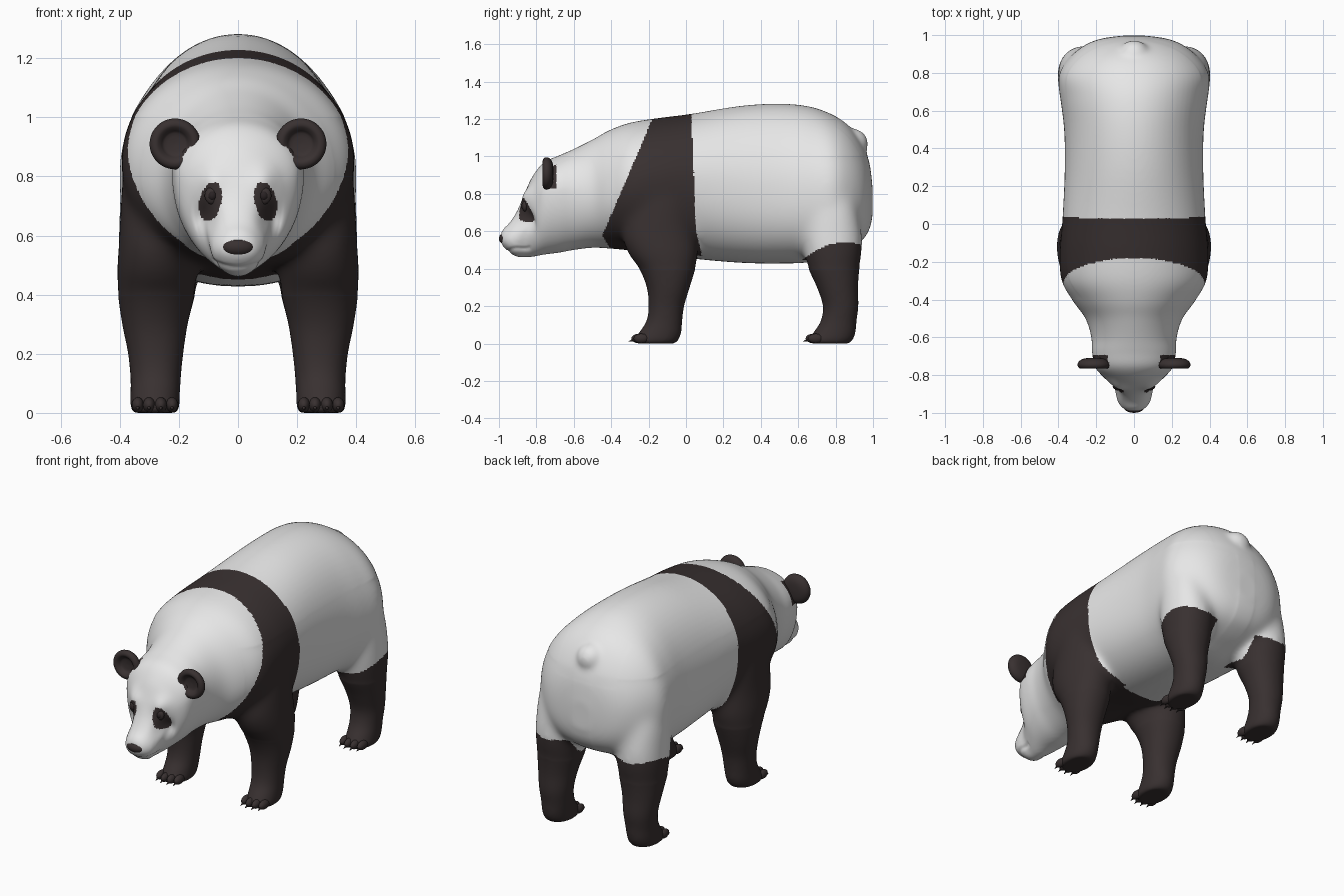
import bpy
import bmesh
import math
from mathutils import Matrix, Vector
from mathutils.bvhtree import BVHTree

cube = bpy.data.objects.get("Cube")
if cube:
    bpy.data.objects.remove(cube, do_unlink=True)


def material(name, colour):
    mat = bpy.data.materials.new(name)
    mat.use_nodes = True
    rgba = (*colour, 1.0)
    mat.diffuse_color = rgba
    mat.node_tree.nodes["Principled BSDF"].inputs["Base Color"].default_value = rgba
    return mat


WHITE = material("white_fur", (0.8, 0.8, 0.8))
DARK = material("dark_brown_fur", (0.04, 0.03, 0.03))
BLACK = material("eye_black", (0.022, 0.016, 0.017))


def smooth_keys(keys, steps=5):
    """Catmull-Rom interpolation through rows of section sizes."""
    rows = []
    last = len(keys) - 1
    for i in range(last):
        a, b, c, d = [Vector(keys[min(max(k, 0), last)]) for k in range(i - 1, i + 3)]
        for s in range(steps):
            t = s / steps
            rows.append(b + 0.5 * t * ((c - a) + t * ((2 * a - 5 * b + 4 * c - d)
                                                      + t * (3 * (b - c) + d - a))))
    rows.append(Vector(keys[last]))
    return rows


def oval(lower=2.0, upper=2.0, count=72):
    """Unit superellipse outline with separate lower and upper fullness."""
    points = []
    for i in range(count):
        angle = math.tau * i / count
        c, s = math.cos(angle), math.sin(angle)
        power = 2 / (upper if s > 0 else lower)
        points.append((math.copysign(abs(c) ** power, c),
                       math.copysign(abs(s) ** power, s)))
    return points


def trunk_ring(y, w, lo, mid, hi):
    """Cross-section, fuller below towards the rump."""
    lower = 2 + min(max(0.6 * (y + .4), 0), .5)
    return [(w * c, y, mid + s * (hi - mid if s > 0 else mid - lo))
            for c, s in oval(lower)]


def loft(bm, rings):
    """Skin closed rings of points and cap both ends."""
    loops = [[bm.verts.new(p) for p in ring] for ring in rings]
    for low, high in zip(loops, loops[1:]):
        for i in range(len(low)):
            j = (i + 1) % len(low)
            bm.faces.new((low[i], low[j], high[j], high[i]))
    bm.faces.new(loops[0])
    bm.faces.new(loops[-1])


def ellipsoid(bm, centre, radii, segments=24):
    matrix = Matrix.Translation(centre) @ Matrix.Diagonal((*radii, 1.0))
    bmesh.ops.create_uvsphere(bm, u_segments=segments, v_segments=segments // 2,
                              radius=1.0, matrix=matrix)


def make_object(name, bm, *mats):
    bmesh.ops.recalc_face_normals(bm, faces=bm.faces)
    mesh = bpy.data.meshes.new(name)
    bm.to_mesh(mesh)
    bm.free()
    for mat in mats:
        mesh.materials.append(mat)
    for poly in mesh.polygons:
        poly.use_smooth = True
    ob = bpy.data.objects.new(name, mesh)
    bpy.context.collection.objects.link(ob)
    return ob


# Trunk, neck and head: y, half width, bottom, widest height, top
trunk_keys = [
    (-.99, .03, .54, .565, .59), (-.975, .062, .515, .555, .615),
    (-.94, .087, .483, .56, .65), (-.9, .098, .462, .585, .715),
    (-.86, .114, .46, .68, .81), (-.82, .152, .463, .74, .895),
    (-.76, .205, .475, .8, .968), (-.68, .222, .485, .81, 1.005),
    (-.6, .226, .5, .8, 1.04), (-.5, .257, .512, .79, 1.09),
    (-.41, .322, .508, .8, 1.14), (-.3, .386, .498, .84, 1.18),
    (-.15, .394, .485, .86, 1.205), (.03, .379, .455, .87, 1.228),
    (.29, .367, .432, .84, 1.27), (.5, .37, .428, .82, 1.282),
    (.66, .39, .435, .81, 1.267), (.78, .402, .47, .81, 1.225),
    (.87, .352, .505, .81, 1.165), (.94, .275, .55, .8, 1.07),
    (.98, .185, .61, .78, .97), (.997, .07, .68, .76, .84)]

# Legs: height, inner x, outer x, front y, back y
front_upper = [
    (.95, .2, .33, -.2, 0), (.8, .17, .388, -.27, .03), (.6, .14, .402, -.34, .055),
    (.48, .14, .41, -.31, .065), (.4, .147, .406, -.25, .05), (.3, .17, .392, -.21, .02)]
hind_upper = [
    (.95, .2, .34, .67, .86), (.75, .16, .395, .63, .91), (.58, .135, .405, .62, .942),
    (.48, .132, .405, .635, .94), (.4, .145, .398, .655, .927), (.3, .17, .386, .7, .92)]
lower_leg = [
    (.2, .185, .372, -.2, -.01), (.12, .193, .364, -.212, -.02),
    (.06, .197, .364, -.25, -.025), (.02, .198, .364, -.275, -.04),
    (0, .206, .356, -.265, -.06)]
HIND_SHIFT = .932

bm = bmesh.new()
loft(bm, [trunk_ring(*row) for row in smooth_keys(trunk_keys)])
for upper, shift in ((front_upper, 0), (hind_upper, HIND_SHIFT)):
    keys = upper + [(z, xi, xo, f + shift, b + shift) for z, xi, xo, f, b in lower_leg]
    for side in (-1, 1):
        loft(bm, [[(side * ((xi + xo) / 2 + (xo - xi) / 2 * c),
                    (f + b) / 2 + (b - f) / 2 * s, max(z, 0))
                   for c, s in oval(2.1, 2.1)] for z, xi, xo, f, b in smooth_keys(keys)])
# Tail stub
ellipsoid(bm, (0, .892, 1.068), (.085, .083, .082))
body = make_object("body", bm, WHITE, DARK)

# Fuse trunk, legs and tail into one smooth skin
remesh = body.modifiers.new("fuse", 'REMESH')
remesh.mode = 'VOXEL'
remesh.voxel_size = .0085
relax = body.modifiers.new("relax", 'SMOOTH')
relax.factor = .5
relax.iterations = 20
graph = bpy.context.evaluated_depsgraph_get()
skin = bpy.data.meshes.new_from_object(body.evaluated_get(graph))
body.modifiers.clear()
body.data = skin
skin.materials.clear()
skin.materials.append(WHITE)
skin.materials.append(DARK)

# Blend shoulders, thighs and tail further into the trunk
bm = bmesh.new()
bm.from_mesh(skin)
joints = [v for v in bm.verts if v.co.y > -.4 and .4 < v.co.z < 1.0 and abs(v.co.x) > .06]
tail = [v for v in bm.verts if v.co.y > .8 and v.co.z > .95 and abs(v.co.x) < .2]
for region, rounds in ((joints, 60), (tail, 15)):
    for _ in range(rounds):
        bmesh.ops.smooth_vert(bm, verts=region, factor=.5,
                              use_axis_x=True, use_axis_y=True, use_axis_z=True)
bm.to_mesh(skin)
bm.free()


def bump(x, z, cx, cz, rx, rz):
    return math.exp(-((x - cx) / rx) ** 2 - ((z - cz) / rz) ** 2)


# Brows, hollows beside the muzzle, and the mouth crease
normals = [v.normal.copy() for v in skin.vertices]
for v, normal in zip(skin.vertices, normals):
    x, y, z = abs(v.co.x), v.co.y, v.co.z
    if y < -.77:
        fade = min((-.77 - y) / .05, 1)
        v.co.y += fade * (.04 * bump(x, z, .112, .66, .035, .055)
                          - .018 * bump(x, z, .09, .79, .045, .045))
    if y < -.83:
        gap = abs(z - (.492 + .03 * (x / .1) ** 2))
        if gap < .011:
            v.co -= normal * .005 * (1 - gap / .011)


def is_dark(p):
    x, y, z = abs(p.x), p.y, p.z
    # Shoulder band and front legs
    front_edge = max(-.18 - .43 * (1.2 - z), -.445 + .6 * (.575 - z))
    back_edge = .03 + .04 * (1.2 - z)
    if z < .6 and x > .13:
        back_edge = min(back_edge + .2 * (.6 - z), .09)
    if front_edge < y < back_edge or (z < .42 and -.4 < y < .12):
        return True
    # Hind legs
    if y > .58 and x > .14 and z < .54 - 1.8 * (y - .85) ** 2:
        return True
    # Eye patches, tilted ovals on the face
    if y < -.76:
        dx, dz = x - .093, z - .715
        tilt = math.radians(13)
        u = dx * math.cos(tilt) + dz * math.sin(tilt)
        w = dz * math.cos(tilt) - dx * math.sin(tilt)
        return (u / .037) ** 2 + (w / .067) ** 2 < 1
    # Fur round the ear base
    return y < -.695 and math.hypot(x - .213, z - .91) < .085


for poly in skin.polygons:
    poly.use_smooth = True
    poly.material_index = int(is_dark(poly.center))
face = BVHTree.FromPolygons([v.co for v in skin.vertices],
                            [p.vertices[:] for p in skin.polygons])

# Ears: turned cup profile of radius and depth, open to the front
ear_profile = [(.002, .034), (.05, .03), (.077, .016), (.086, -.004), (.078, -.02),
               (.062, -.024), (.048, -.014), (.036, -.002), (.002, .002)]
for side, label in ((-1, "right"), (1, "left")):
    bm = bmesh.new()
    loft(bm, [[(side * .213 + r * c, -.742 + depth, .91 + r * s) for c, s in oval()]
              for r, depth in smooth_keys(ear_profile, 3)])
    make_object(label + "_ear", bm, DARK)

    # Eyeball with a low lid ring, seated on the face
    x, y, z = face.ray_cast(Vector((side * .087, -2, .735)), Vector((0, 1, 0)))[0]
    bm = bmesh.new()
    ellipsoid(bm, (x, y + .004, z), (.016, .016, .018))
    make_object(label + "_eye", bm, BLACK)
    bm = bmesh.new()
    ellipsoid(bm, (x, y + .008, z), (.026, .015, .03))
    make_object(label + "_eyelid", bm, DARK)

    # Toes and claws
    for shift, leg in ((0, "front"), (HIND_SHIFT, "hind")):
        toes, claws = bmesh.new(), bmesh.new()
        for offset in (-.058, -.02, .02, .058):
            x = side * (.281 + offset)
            y = shift - .252 + 4 * offset ** 2
            ellipsoid(toes, (x, y, .027), (.021, .042, .026), 16)
            place = Matrix.Translation((x, y - .04, .016))
            bmesh.ops.create_cone(claws, cap_ends=True, segments=10, radius1=.009,
                                  radius2=.001, depth=.034,
                                  matrix=place @ Matrix.Rotation(math.radians(108), 4, 'X'))
        make_object(f"{label}_{leg}_toes", toes, DARK)
        make_object(f"{label}_{leg}_claws", claws, DARK)

# Nose
bm = bmesh.new()
ellipsoid(bm, (0, -.966, .561), (.056, .034, .032))
make_object("nose", bm, DARK)
